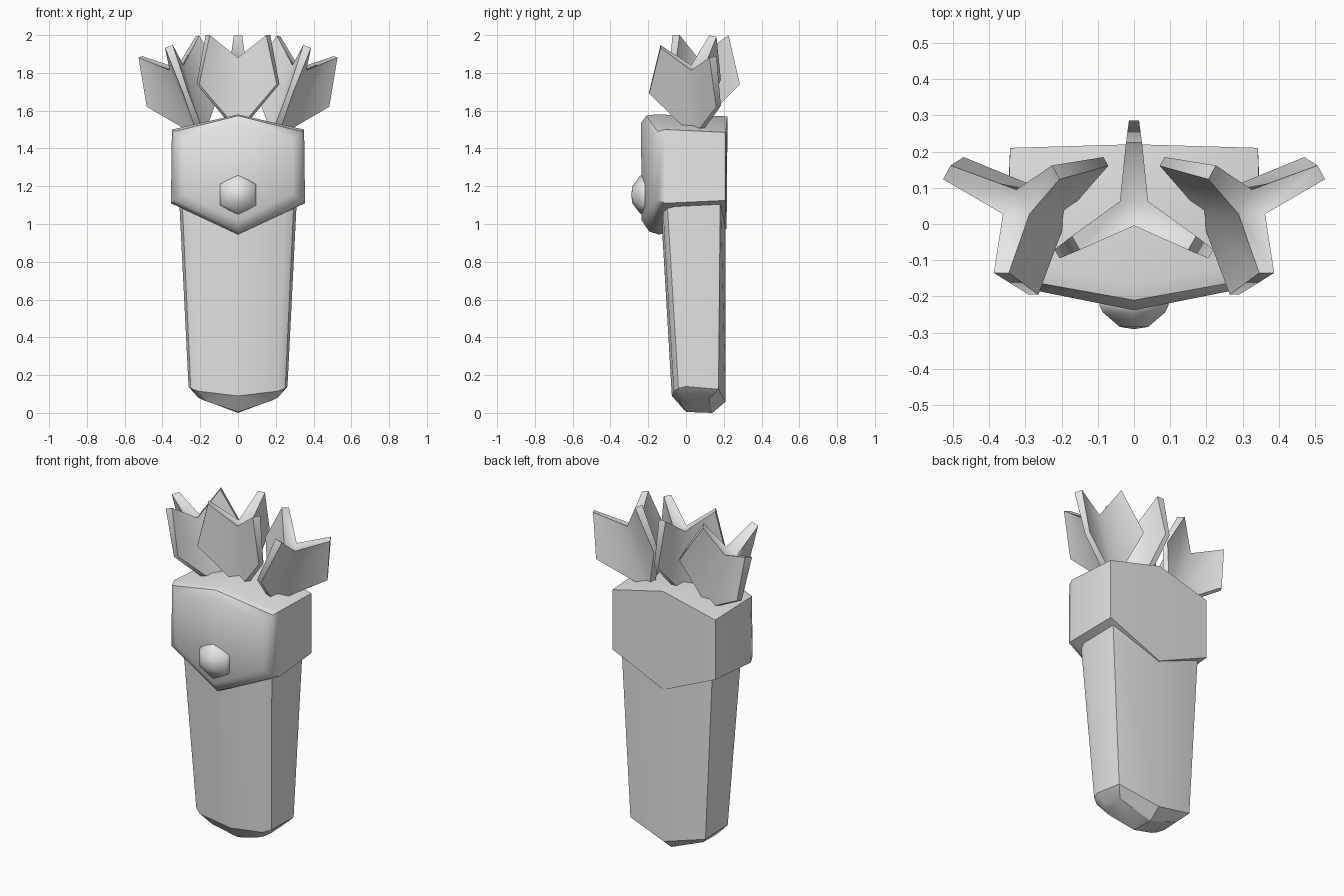
import bpy, bmesh
from math import radians, sin, cos
from mathutils import Matrix, Vector

cube = bpy.data.objects.get("Cube")
if cube:
    bpy.data.objects.remove(cube)

grey = bpy.data.materials.new("plain_grey")
grey.use_nodes = True
grey.diffuse_color = (0.8, 0.8, 0.8, 1)
grey.node_tree.nodes["Principled BSDF"].inputs["Base Color"].default_value = (0.8, 0.8, 0.8, 1)


def finish(name, bm, angle):
    """Turn a bmesh into a named object with sharp edges kept above the angle."""
    bmesh.ops.remove_doubles(bm, verts=bm.verts, dist=0.0005)
    bmesh.ops.recalc_face_normals(bm, faces=bm.faces)
    mesh = bpy.data.meshes.new(name)
    bm.to_mesh(mesh)
    bm.free()
    mesh.materials.append(grey)
    obj = bpy.data.objects.new(name, mesh)
    bpy.context.collection.objects.link(obj)
    bpy.ops.object.select_all(action='DESELECT')
    obj.select_set(True)
    bpy.context.view_layer.objects.active = obj
    bpy.ops.object.shade_smooth_by_angle(angle=radians(angle))
    return obj


def mirrored_loft(name, rings, angle):
    """Skin half rings that start and end on x = 0, on both sides, with caps."""
    bm = bmesh.new()
    for side in (1, -1):
        rows = [[bm.verts.new((side * x, y, z)) for x, y, z in ring] for ring in rings]
        for a, b in zip(rows, rows[1:]):
            for i in range(len(a) - 1):
                bm.faces.new((a[i], a[i + 1], b[i + 1], b[i]))
        bm.faces.new(rows[0])
        bm.faces.new(rows[-1])
    return finish(name, bm, angle)


# Tapered body with a flat-sided back, rounded front corners and keel bottom
def body_ring(width, front, z):
    return [(0, 0.21, z), (width * 0.97, 0.182, z), (width, front + 0.08, z),
            (width * 0.95, front + 0.035, z), (width * 0.82, front + 0.01, z), (0, front, z)]


bottom = [(0, 0.14, 0), (0.2, 0.12, 0.075), (0.21, 0.01, 0.08),
          (0.19, -0.02, 0.07), (0.15, -0.03, 0.055), (0, 0.0, 0.005)]
lower = [(0, 0.21, 0.06), (0.25, 0.172, 0.125), (0.262, 0.0, 0.14),
         (0.25, -0.04, 0.13), (0.21, -0.065, 0.115), (0, -0.075, 0.09)]
mirrored_loft("body", [bottom, lower, body_ring(0.315, -0.14, 1.2)], 32)

# Pointed collar around the mouth, crisp at the back and rounded at the front
collar = [
    [(0, 0.22, 1.57), (0.342, 0.21, 1.485), (0.342, 0.21, 1.125), (0, 0.215, 0.975)],
    [(0, -0.165, 1.58), (0.35, -0.11, 1.5), (0.355, -0.11, 1.11), (0, -0.145, 0.945)],
    [(0, -0.21, 1.573), (0.335, -0.15, 1.49), (0.338, -0.15, 1.125), (0, -0.195, 0.96)],
    [(0, -0.238, 1.535), (0.29, -0.18, 1.455), (0.29, -0.18, 1.16), (0, -0.235, 1.02)],
]
mirrored_loft("collar", collar, 42)

# Six-sided clasp button
bm = bmesh.new()
loops = []
for radius, y in ((0.11, -0.18), (0.11, -0.225), (0.098, -0.245), (0.045, -0.284)):
    loops.append([bm.verts.new((radius * sin(radians(60 * i)), y,
                                1.155 + radius * cos(radians(60 * i)))) for i in range(6)])
for a, b in zip(loops, loops[1:]):
    for i in range(6):
        j = (i + 1) % 6
        bm.faces.new((a[i], a[j], b[j], b[i]))
bm.faces.new(loops[0])
tip = bm.verts.new((0, -0.29, 1.155))
for i in range(6):
    bm.faces.new((loops[-1][i], loops[-1][(i + 1) % 6], tip))
finish("clasp_button", bm, 60)


# Arrow fletching: three thick vanes meeting in smooth valleys
def fletching(name, base, lean, turn):
    bm = bmesh.new()

    def point(degrees, radius, z, offset=0):
        a = radians(degrees)
        return bm.verts.new((radius * cos(a) - offset * sin(a),
                             radius * sin(a) + offset * cos(a), z))

    centre, foot = point(0, 0, 0.38), point(0, 0, -0.03)
    valleys = [(point(turn + 60 + 120 * k, 0.022, 0.0),
                point(turn + 60 + 120 * k, 0.045, 0.38)) for k in range(3)]
    for k in range(3):
        a = turn + 120 * k
        vane = {s: (point(a, 0.245, 0.24, s * 0.014), point(a, 0.185, 0.5, s * 0.022))
                for s in (-1, 1)}
        for s, valley in ((1, valleys[k]), (-1, valleys[k - 1])):
            bm.faces.new((valley[0], vane[s][0], vane[s][1], valley[1]))
        bm.faces.new((vane[-1][0], vane[1][0], vane[1][1], vane[-1][1]))
        for core, level in ((foot, 0), (centre, 1)):
            bm.faces.new((core, valleys[k - 1][level], vane[-1][level],
                          vane[1][level], valleys[k][level]))
    placement = Matrix.Translation(Vector(base)) @ Matrix.Rotation(radians(lean), 4, 'Y')
    bmesh.ops.transform(bm, matrix=placement, verts=bm.verts)
    finish(name, bm, 65)


fletching("middle_arrow", (0, 0.04, 1.5), 0, 90)
for name, side in (("left_arrow", 1), ("right_arrow", -1)):
    fletching(name, (side * 0.195, 0.05, 1.47), side * 20, -90)
